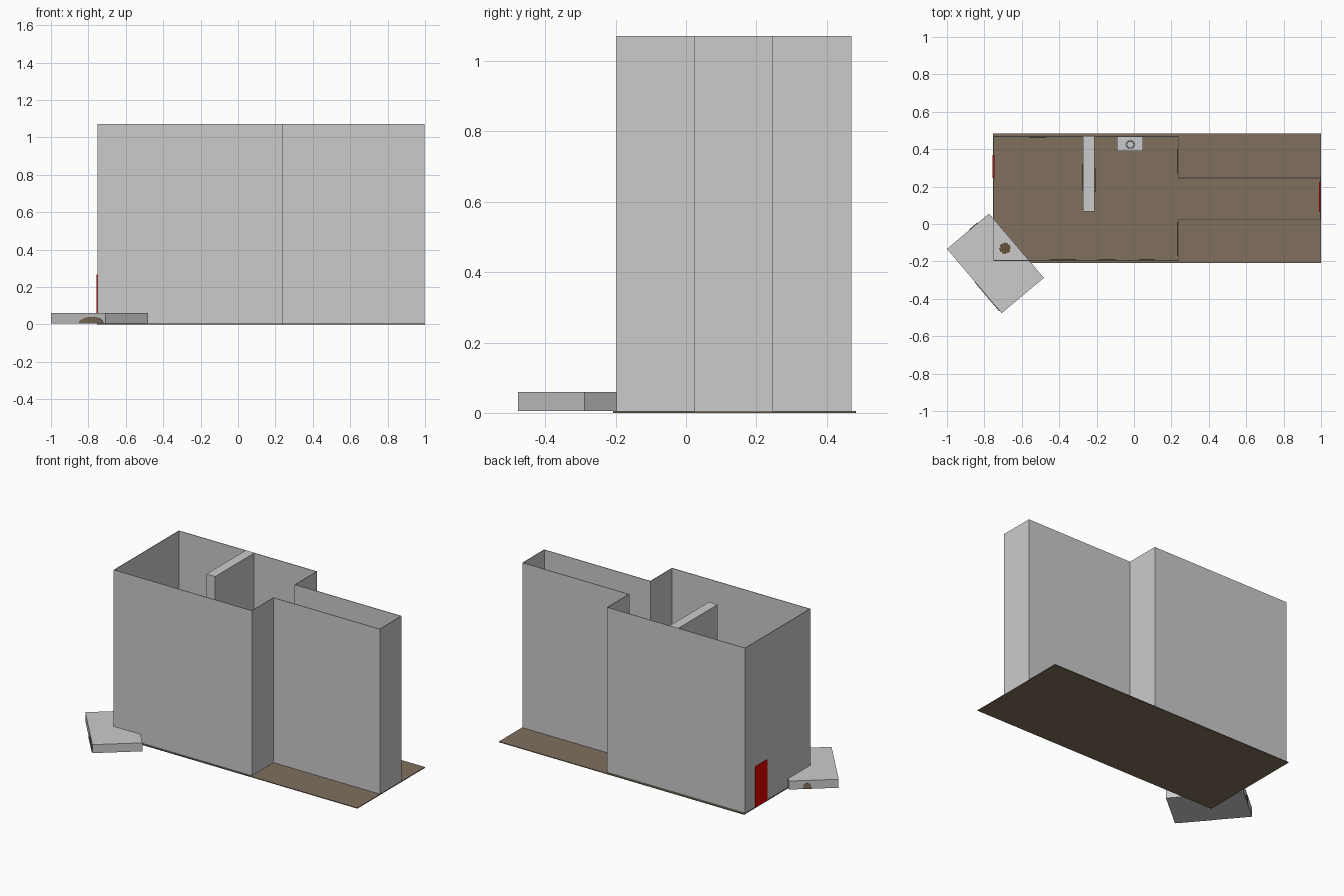
import bpy, bmesh, math
from mathutils import Vector, Matrix

if "Cube" in bpy.data.objects:
    bpy.data.objects.remove(bpy.data.objects["Cube"])

def mat(name, c):
    m = bpy.data.materials.new(name)
    m.diffuse_color = (*c, 1)
    m.use_nodes = True
    m.node_tree.nodes["Principled BSDF"].inputs["Base Color"].default_value = m.diffuse_color
    return m

GREY = mat("plaster grey", (0.6, 0.6, 0.6))
FLOOR = mat("floor brown", (0.215, 0.16, 0.11))
RED = mat("door red", (0.78, 0.0, 0.0))
WOOD = mat("log brown", (0.13, 0.085, 0.04))

def finish(name, bm, m):
    bmesh.ops.recalc_face_normals(bm, faces=bm.faces)
    me = bpy.data.meshes.new(name)
    bm.to_mesh(me)
    bm.free()
    ob = bpy.data.objects.new(name, me)
    me.materials.append(m)
    bpy.context.collection.objects.link(ob)
    return ob

def prism(name, pts, z0, z1, m):
    bm = bmesh.new()
    lo = bm.faces.new([bm.verts.new((x, y, z0)) for x, y in pts])
    up = bmesh.ops.extrude_face_region(bm, geom=[lo])["geom"]
    bmesh.ops.translate(bm, vec=(0, 0, z1 - z0),
                        verts=[v for v in up if isinstance(v, bmesh.types.BMVert)])
    return finish(name, bm, m)

def box(name, x0, x1, y0, y1, z0, z1, m):
    return prism(name, [(x0, y0), (x1, y0), (x1, y1), (x0, y1)], z0, z1, m)

# Floor sheet
box("floor", -0.755, 1.0, -0.208, 0.484, 0, 0.005, FLOOR)

# Thin walls following the room and corridor outline
outline = [(-0.752, -0.197), (0.238, -0.197), (0.238, 0.024), (0.998, 0.024),
           (0.998, 0.248), (0.238, 0.248), (0.238, 0.47), (-0.752, 0.47)]
T = 0.004
bm = bmesh.new()
n = len(outline)
inner = []
for i in range(n):
    p, c, q = (Vector(outline[k % n]) for k in (i - 1, i, i + 1))
    d1, d2 = (c - p).normalized(), (q - c).normalized()
    inner.append(c + T * (Vector((-d1.y, d1.x)) + Vector((-d2.y, d2.x))))
rings = [[bm.verts.new((p[0], p[1], z)) for p in pts]
         for pts, z in ((outline, 0.005), (outline, 1.072), (inner, 1.072), (inner, 0.005))]
for r in range(4):
    a, b = rings[r], rings[(r + 1) % 4]
    for i in range(n):
        j = (i + 1) % n
        bm.faces.new([a[i], a[j], b[j], b[i]])
finish("outer_walls", bm, GREY)

# Partition wall inside the room
box("partition_wall", -0.273, -0.211, 0.068, 0.468, 0.005, 1.072, GREY)

# Red door showing on the outside of the left wall
box("side_door", -0.756, -0.745, 0.245, 0.368, 0.005, 0.267, RED)
# Doors and panels on the inner wall faces
box("corridor_door", 0.988, 0.994, 0.065, 0.225, 0.005, 0.267, RED)
for i, (y0, y1) in enumerate([(0.27, 0.4), (-0.17, 0.01)]):
    box(f"end_panel_{i}", 0.229, 0.234, y0, y1, 0.12, 0.25, WOOD)
for i, (x0, x1) in enumerate([(-0.45, -0.31), (-0.19, -0.1), (0.03, 0.11)]):
    box(f"front_panel_{i}", x0, x1, -0.193, -0.188, 0.12, 0.25, WOOD)
box("back_panel", -0.56, -0.47, 0.461, 0.466, 0.12, 0.25, WOOD)
box("partition_panel_left", -0.278, -0.273, 0.18, 0.32, 0.12, 0.25, WOOD)
box("partition_panel_right", -0.211, -0.206, 0.17, 0.3, 0.12, 0.25, WOOD)

# Wash counter with a round basin rim and spout
box("counter", -0.092, 0.048, 0.39, 0.467, 0.005, 0.13, GREY)
bpy.ops.mesh.primitive_torus_add(major_radius=0.02, minor_radius=0.003, major_segments=20,
                                 minor_segments=6, location=(-0.02, 0.425, 0.131))
rim = bpy.context.object
rim.name = "basin_rim"
rim.data.materials.append(GREY)
box("spout", -0.022, -0.018, 0.395, 0.407, 0.13, 0.135, GREY)

# Slanted corner hearth slab
A, B, C, D = (Vector(p) for p in ((-1.0, -0.133), (-0.775, 0.056), (-0.482, -0.288), (-0.708, -0.477)))
prism("hearth_slab", [A, D, C, B], 0.005, 0.06, GREY)

# Brown arched openings on the two outer sides of the slab
def arch(name, p, q, t, half, high):
    d = (q - p).normalized()
    out = Vector((d.y, -d.x)) * 0.0015
    c = p.lerp(q, t) + out
    bm = bmesh.new()
    vs = []
    for i in range(13):
        a = math.pi * i / 12
        w = c + d * half * math.cos(a)
        vs.append(bm.verts.new((w.x, w.y, 0.006 + high * math.sin(a))))
    bm.faces.new(vs)
    ob = finish(name, bm, FLOOR)
    s = ob.modifiers.new("thickness", "SOLIDIFY")
    s.thickness = 0.003
    s.offset = 0
arch("wide_opening", A, D, 0.74, 0.1, 0.034)
arch("small_opening", B, A, 0.37, 0.027, 0.036)

# Small crossed logs set into the slab top
for i, ang in enumerate((20, 80, 140)):
    bm = bmesh.new()
    bmesh.ops.create_cube(bm, size=1)
    bmesh.ops.transform(bm, verts=bm.verts,
                        matrix=Matrix.Translation((-0.69, -0.13, 0.059 + i * 0.0008))
                        @ Matrix.Rotation(math.radians(ang), 4, 'Z')
                        @ Matrix.Diagonal((0.06, 0.022, 0.004, 1)))
    finish(f"log_{i}", bm, WOOD)
